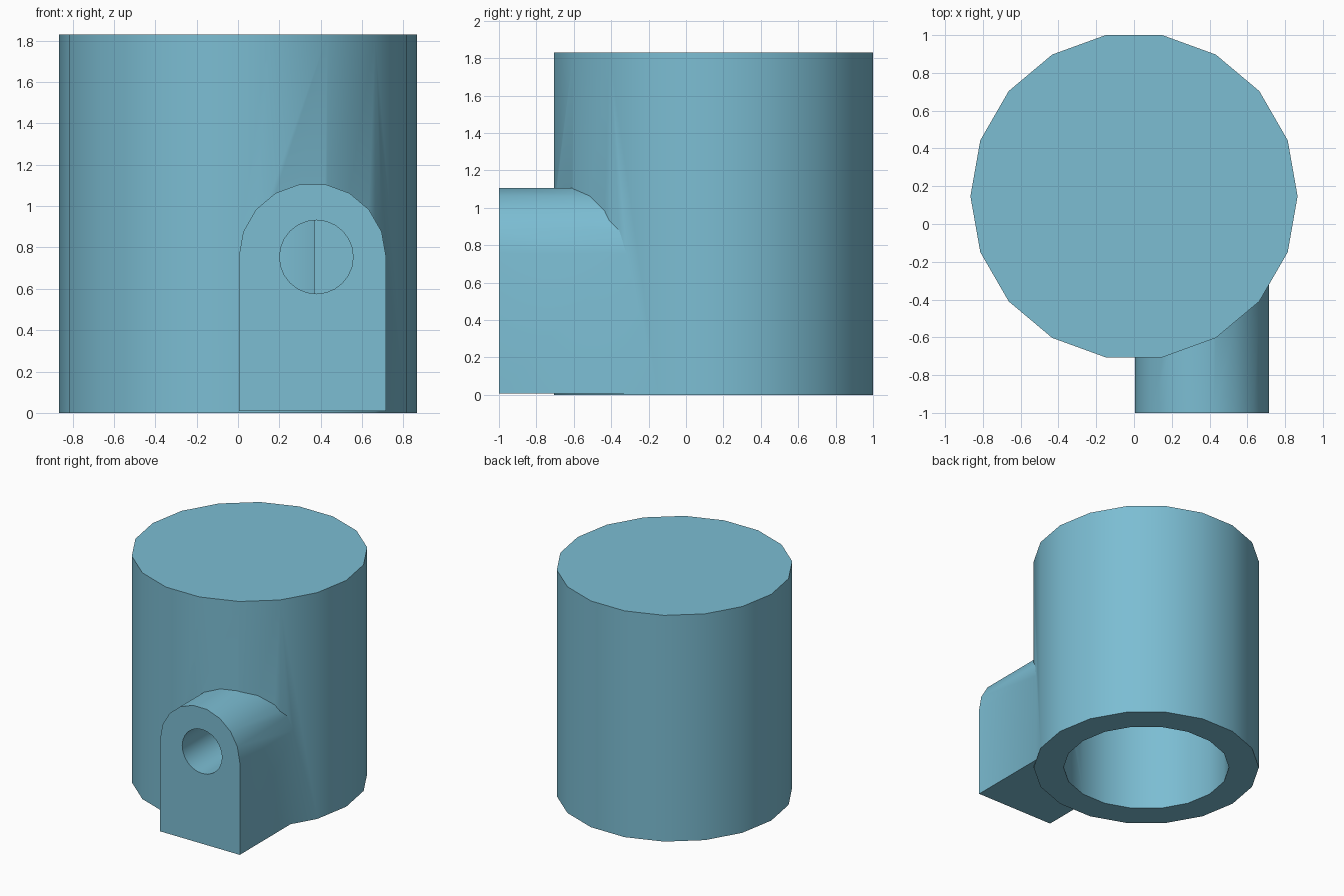
import bpy, bmesh, math
from mathutils import Vector

if "Cube" in bpy.data.objects:
    bpy.data.objects.remove(bpy.data.objects["Cube"], do_unlink=True)

# Single blue material
BLUE = (0.20, 0.51, 0.65, 1.0)
mat = bpy.data.materials.new("light_blue")
mat.use_nodes = True
mat.diffuse_color = BLUE
mat.node_tree.nodes["Principled BSDF"].inputs["Base Color"].default_value = BLUE


def circle(cx, cy, r, n, start=0.0, steps=None):
    """Points on an n-sided circle, optionally only the first steps."""
    return [(cx + r * math.cos(start + 2 * math.pi * i / n),
             cy + r * math.sin(start + 2 * math.pi * i / n))
            for i in range(steps or n)]


def prism(name, points, lo, hi, along):
    """Extrude a 2D outline along z (outline in x, y) or y (outline in x, z)."""
    bm = bmesh.new()
    if along == "z":
        base = [bm.verts.new((a, b, lo)) for a, b in points]
        move = Vector((0, 0, hi - lo))
    else:
        base = [bm.verts.new((a, lo, b)) for a, b in points]
        move = Vector((0, hi - lo, 0))
    face = bm.faces.new(base)
    out = bmesh.ops.extrude_face_region(bm, geom=[face], use_keep_orig=True)
    bmesh.ops.translate(bm, vec=move, verts=[
        g for g in out["geom"] if isinstance(g, bmesh.types.BMVert)])
    bmesh.ops.recalc_face_normals(bm, faces=bm.faces)
    mesh = bpy.data.meshes.new(name)
    bm.to_mesh(mesh)
    bm.free()
    mesh.materials.append(mat)
    obj = bpy.data.objects.new(name, mesh)
    bpy.context.collection.objects.link(obj)
    return obj


def combine(target, tool, operation):
    """Apply a boolean and remove the tool object."""
    tool.hide_render = True
    mod = target.modifiers.new(operation, "BOOLEAN")
    mod.operation = operation
    mod.solver = "EXACT"
    mod.object = tool
    bpy.context.view_layer.objects.active = target
    bpy.ops.object.modifier_apply(modifier=mod.name)
    bpy.data.objects.remove(tool, do_unlink=True)


CY = 0.147          # cylinder axis in y
LUG_X, LUG_Z, LUG_R = 0.36, 0.755, 0.356

# Closed-top cylinder
body = prism("cup_with_side_boss", circle(0, CY, 0.866, 18), 0, 1.83, "z")

# Arched boss on the front
arch = circle(LUG_X, LUG_Z, LUG_R, 18, steps=10)
outline = arch + [(LUG_X - LUG_R, 0.008), (LUG_X + LUG_R, 0.008)]
combine(body, prism("boss", outline, -1.0, -0.15, "y"), "UNION")

# Cavity open at the bottom
combine(body, prism("cavity", circle(0, CY, 0.636, 18), -0.2, 1.60, "z"), "DIFFERENCE")

# Round hole through the boss, breaking partly into the cavity
combine(body, prism("bore", circle(0.379, 0.754, 0.178, 24), -1.2, -0.36, "y"), "DIFFERENCE")

# Smooth curved walls, sharp rims
bpy.ops.object.select_all(action="DESELECT")
body.select_set(True)
bpy.context.view_layer.objects.active = body
bpy.ops.object.shade_smooth_by_angle(angle=math.radians(30))
